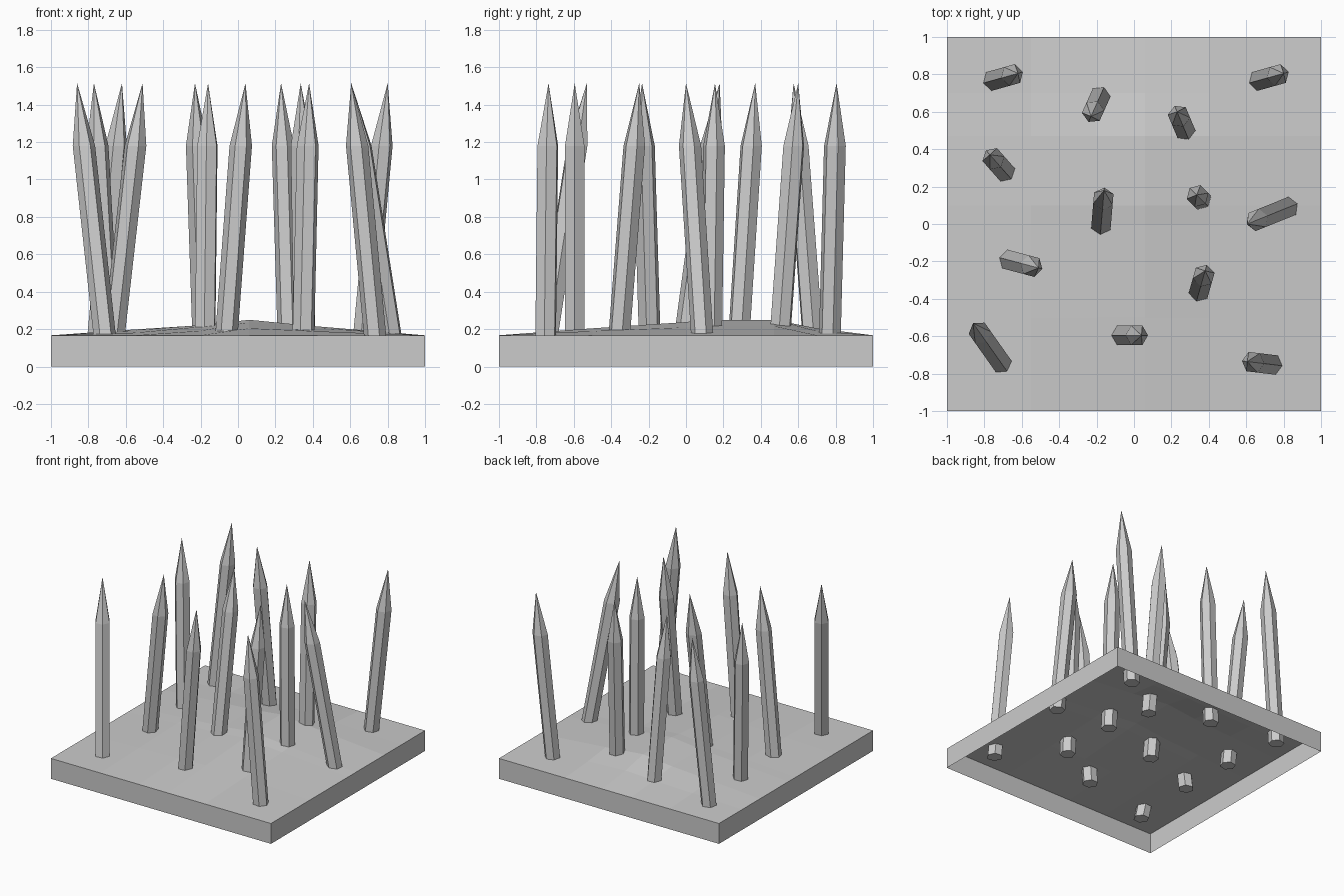
import bpy, bmesh, math

if "Cube" in bpy.data.objects:
    bpy.data.objects.remove(bpy.data.objects["Cube"])

EDGE_Z = 0.167     # height of the base rim
MOUND = 0.083      # extra height of the ground mound
TIP_Z, SHOULDER_Z, FOOT_Z = 1.515, 1.18, 0.08
RADIUS = 0.06


def finish(name, bm):
    bmesh.ops.recalc_face_normals(bm, faces=bm.faces)
    mesh = bpy.data.meshes.new(name)
    bm.to_mesh(mesh)
    bm.free()
    obj = bpy.data.objects.new(name, mesh)
    bpy.context.collection.objects.link(obj)
    return obj


# Ground: gently mounded sheet with a thin skirt, open underneath
cols = [(-1, 0), (-0.55, 0.38), (-0.2, 0.65), (0.06, 1), (0.4, 0.6), (1, 0)]
rows = [(-1, 0), (-0.5, 0.45), (0, 0.85), (0.1, 1), (0.47, 1), (0.7, 0.45), (1, 0)]
bm = bmesh.new()
grid = [[bm.verts.new((x, y, EDGE_Z + MOUND * fx * fy)) for x, fx in cols]
        for y, fy in rows]
for a, b in zip(grid, grid[1:]):
    for i in range(len(cols) - 1):
        bm.faces.new((a[i], a[i + 1], b[i + 1], b[i]))
rim = [e for e in bm.edges if e.is_boundary]
skirt = bmesh.ops.extrude_edge_only(bm, edges=rim)["geom"]
for v in skirt:
    if isinstance(v, bmesh.types.BMVert):
        v.co.z = 0
finish("ground_base", bm)


# Stakes: leaning six-sided posts with pointed tips
def stake(name, bx, by, tx, ty):
    def centre(z):
        t = (z - 0.19) / (TIP_Z - 0.19)
        return bx + (tx - bx) * t, by + (ty - by) * t

    turn = math.atan2(ty - by, tx - bx)
    bm = bmesh.new()
    rings = []
    for z in (FOOT_Z, SHOULDER_Z):
        cx, cy = centre(z)
        rings.append([bm.verts.new((cx + RADIUS * math.cos(turn + k * math.pi / 3),
                                    cy + RADIUS * math.sin(turn + k * math.pi / 3), z))
                      for k in range(6)])
    low, high = rings
    tip = bm.verts.new((tx, ty, TIP_Z))
    bm.faces.new(low)
    for k in range(6):
        n = (k + 1) % 6
        bm.faces.new((low[k], low[n], high[n], high[k]))
        bm.faces.new((high[k], high[n], tip))
    finish(name, bm)


# Foot x, y and tip x, y of each stake
stakes = [
    (-0.745, 0.77, -0.62, 0.805), (0.675, 0.77, 0.80, 0.805),
    (-0.185, 0.675, -0.23, 0.575), (0.27, 0.505, 0.23, 0.60),
    (-0.695, 0.285, -0.77, 0.37), (0.355, 0.135, 0.335, 0.155),
    (-0.175, 0.0, -0.16, 0.18), (0.815, 0.085, 0.605, 0.0),
    (-0.66, -0.195, -0.51, -0.235), (0.35, -0.355, 0.38, -0.25),
    (-0.715, -0.735, -0.86, -0.53), (-0.06, -0.595, 0.04, -0.595),
    (0.73, -0.75, 0.605, -0.735),
]
for i, s in enumerate(stakes):
    stake(f"stake_{i + 1}", *s)
